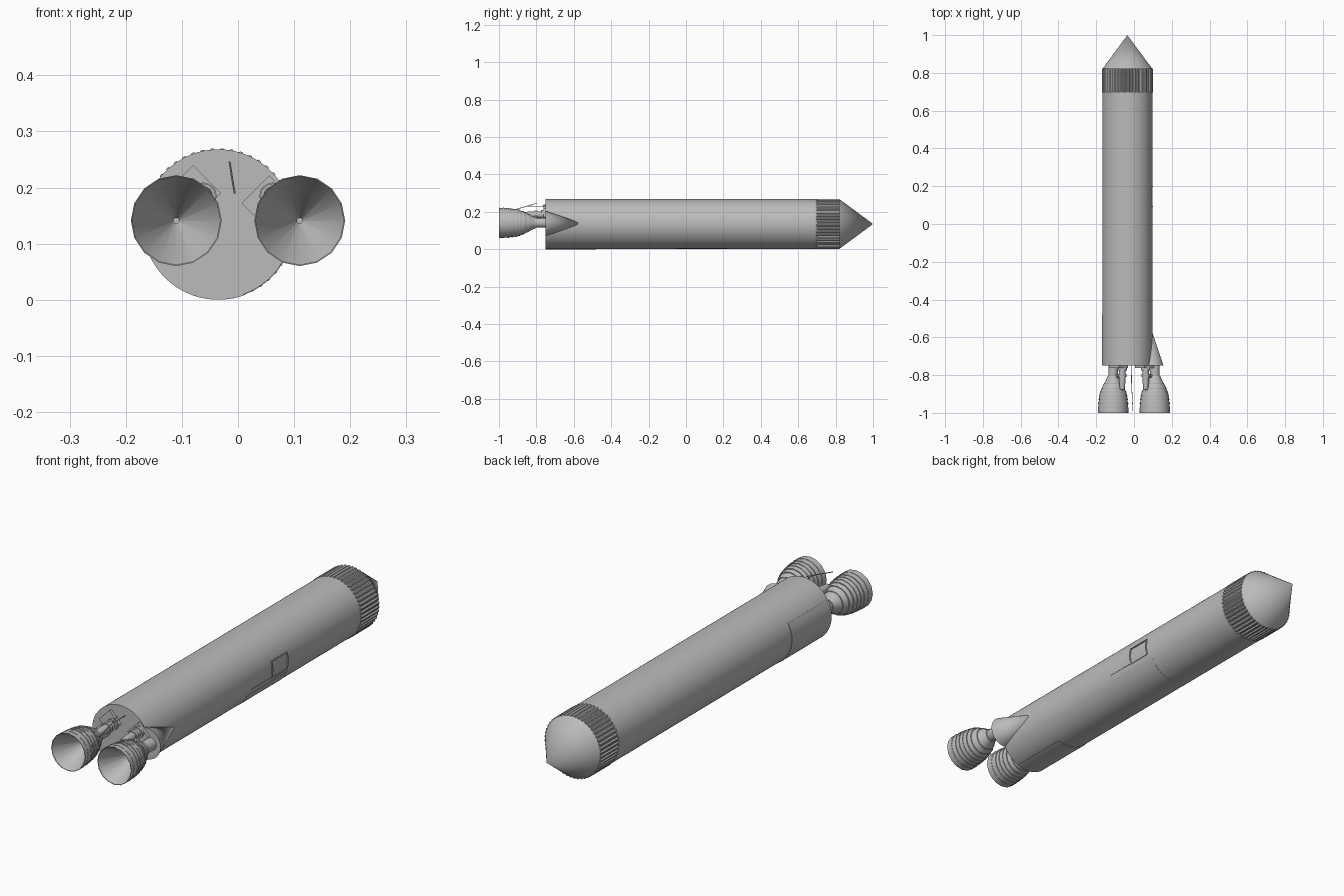
import bpy, bmesh, math
from mathutils import Vector, Matrix

if "Cube" in bpy.data.objects:
    bpy.data.objects.remove(bpy.data.objects["Cube"])

CX, CZ, R = -0.035, 0.135, 0.133


def material(name, v):
    m = bpy.data.materials.new(name)
    m.diffuse_color = (v, v, v, 1)
    m.use_nodes = True
    m.node_tree.nodes["Principled BSDF"].inputs["Base Color"].default_value = m.diffuse_color
    return m


GREY = material("light grey metal", 0.5)


def finish(name, bm, smooth=True):
    bmesh.ops.recalc_face_normals(bm, faces=bm.faces)
    me = bpy.data.meshes.new(name)
    bm.to_mesh(me)
    bm.free()
    me.materials.append(GREY)
    ob = bpy.data.objects.new(name, me)
    bpy.context.collection.objects.link(ob)
    if smooth:
        bpy.context.view_layer.objects.active = ob
        ob.select_set(True)
        bpy.ops.object.shade_smooth_by_angle(angle=math.radians(30))
        ob.select_set(False)
    return ob


def lathe(name, profile, x, z, n, ripple=0.0):
    """Spin (y, radius) pairs about an axis along y; ripple makes ribs."""
    bm = bmesh.new()
    rings = []
    for y, r in profile:
        if r == 0:
            rings.append([bm.verts.new((x, y, z))])
            continue
        ring = []
        for i in range(n):
            a = 2 * math.pi * i / n
            q = r - (ripple if i % 4 < 2 else 0)
            ring.append(bm.verts.new((x + q * math.cos(a), y, z + q * math.sin(a))))
        rings.append(ring)
    for a, b in zip(rings, rings[1:]):
        for i in range(n):
            j = (i + 1) % n
            if len(a) == 1:
                bm.faces.new((a[0], b[i], b[j]))
            elif len(b) == 1:
                bm.faces.new((a[i], a[j], b[0]))
            else:
                bm.faces.new((a[i], a[j], b[j], b[i]))
    return finish(name, bm)


def rod(name, p, q, r, n=10):
    p, q = Vector(p), Vector(q)
    d = q - p
    bm = bmesh.new()
    rot = d.to_track_quat('Z', 'Y').to_matrix().to_4x4()
    bmesh.ops.create_cone(bm, cap_ends=True, segments=n, radius1=r, radius2=r, depth=d.length,
                          matrix=Matrix.Translation((p + q) / 2) @ rot)
    return finish(name, bm)


def box(name, c, size, roll=0):
    bm = bmesh.new()
    bmesh.ops.create_cube(bm, size=1, matrix=Matrix.Translation(c)
                          @ Matrix.Rotation(math.radians(roll), 4, 'Y')
                          @ Matrix.Diagonal((*size, 1)))
    return finish(name, bm, False)


def skin_panel(name, y0, y1, a0, a1, t=0.002):
    """Thin curved plate on the hull between two angles (degrees)."""
    bm = bmesh.new()
    n = max(1, int((a1 - a0) / 5))
    loops = []
    for i in range(n + 1):
        a = math.radians(a0 + (a1 - a0) * i / n)
        loops.append([bm.verts.new((CX + q * math.cos(a), y, CZ + q * math.sin(a)))
                      for y, q in ((y0, R - .002), (y0, R + t), (y1, R + t), (y1, R - .002))])
    for a, b in zip(loops, loops[1:]):
        for k in range(4):
            bm.faces.new((a[k], a[(k + 1) % 4], b[(k + 1) % 4], b[k]))
    bm.faces.new(loops[0])
    bm.faces.new(loops[-1])
    return finish(name, bm)


# Main tank, ribbed collar and nose
lathe("tank_body", [(-.75, 0), (-.75, R), (.70, R), (.70, 0)], CX, CZ, 96)
lathe("ribbed_collar", [(.695, 0), (.695, R + .002), (.822, R + .002), (.822, 0)], CX, CZ, 192, .005)
lathe("nose_cone", [(.82, 0), (.82, R), (1.0, 0)], CX, CZ, 64)

# Skin panels: aft skirt, access hatch frame and mid-body seams
skin_panel("aft_skirt_panel", -.75, -.48, 150, 290)
skin_panel("mid_belly_panel", -.06, .22, -80, -25, .001)
for i, (y0, y1, a0, a1) in enumerate([(.09, .20, 14, 16), (.09, .20, -16, -14),
                                      (.09, .095, -14, 14), (.195, .20, -14, 14)]):
    skin_panel(f"hatch_frame_{i}", y0, y1, a0, a1, .004)
skin_panel("hatch_seam", -.04, .09, -15, -14)

# Side fairing ahead of the outboard engine
lathe("engine_fairing", [(-.75, 0), (-.75, .067), (-.55, 0)], .089, .138, 40)

# Paired engines: nozzle with hoops, neck, pump and mounting
for side, tag in ((-1, "left"), (1, "right")):
    x, z = side * .11, .141
    lathe("nozzle_" + tag, [(-.85, .005), (-.999, .079), (-1.0, .081), (-.96, .079), (-.90, .072),
                            (-.86, .057), (-.82, .035), (-.805, .030), (-.80, 0)], x, z, 16)
    for i, (y, r) in enumerate([(-.975, .081), (-.95, .080), (-.93, .078), (-.91, .075),
                                (-.89, .071), (-.87, .063), (-.845, .050)]):
        lathe(f"nozzle_hoop_{tag}_{i}", [(y - .003, r - .006), (y - .003, r), (y + .003, r),
                                         (y + .003, r - .006)], x, z, 16)
    lathe("neck_" + tag, [(-.82, 0), (-.82, .026), (-.745, .026), (-.745, 0)], x, z, 20)
    px, pz = side * .062, .185
    lathe("pump_" + tag, [(-.875, 0), (-.875, .013), (-.83, .017), (-.81, .017), (-.81, .022),
                          (-.795, .022), (-.795, .017), (-.775, .017), (-.775, .024), (-.76, .024),
                          (-.75, .02)], px, pz, 16)
    rod("pump_pipe_" + tag, (px, -.80, pz), (x, -.81, z), .010)
    rod("exhaust_pipe_" + tag, (px, -.86, pz), (side * .078, -.90, .175), .009)

# Square mounting plates and slender probe on the aft face
box("mount_plate_left", (-.08, -.756, .19), (.07, .014, .07), 45)
box("mount_plate_right", (.056, -.756, .172), (.07, .014, .07), 45)
rod("aft_probe", (-.015, -.80, .245), (-.006, -.99, .19), .0018, 6)
rod("probe_stay", (-.012, -.75, .231), (-.0125, -.853, .2297), .0018, 6)
